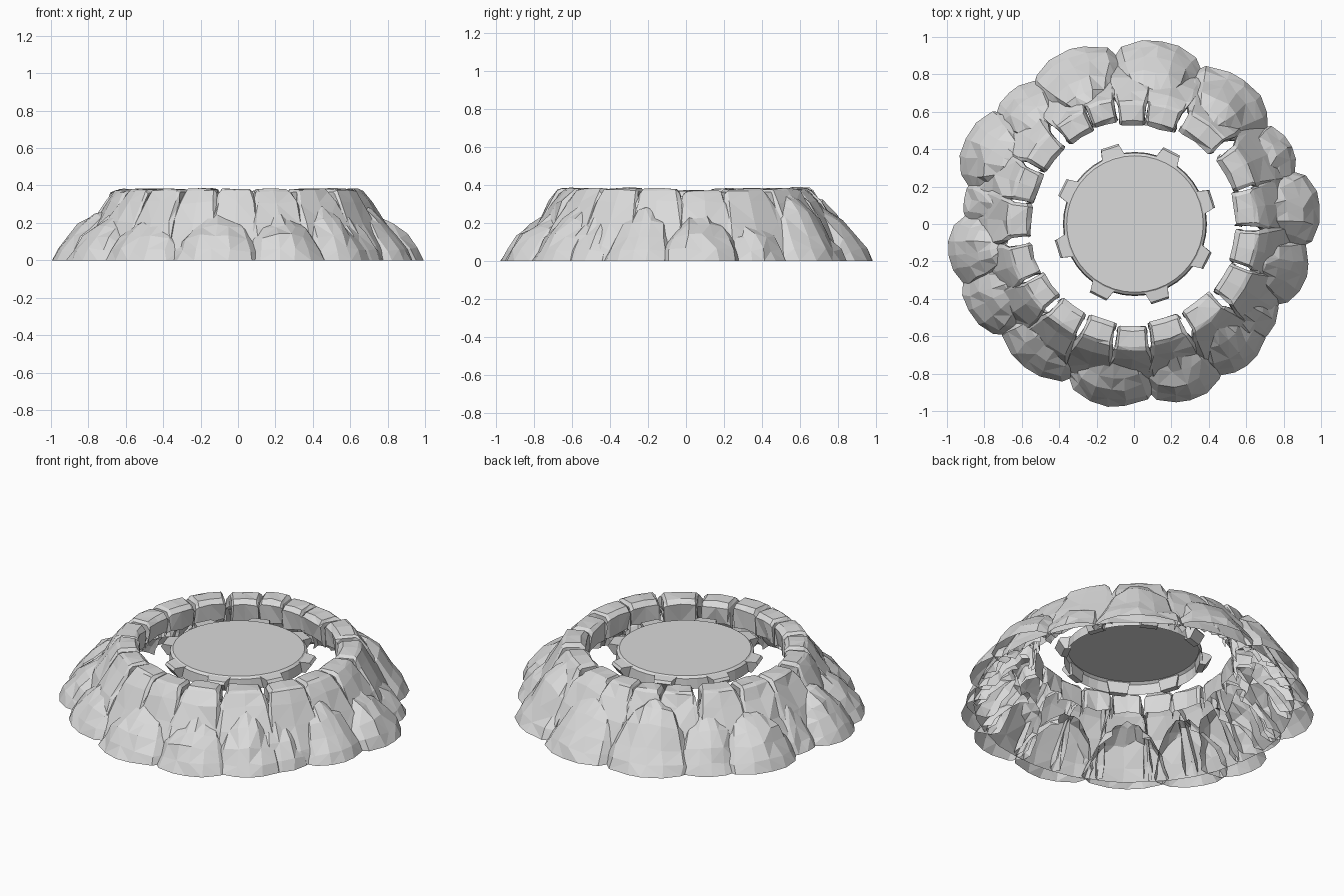
import bpy, bmesh, random
from math import radians, sin, cos, pi

random.seed(4)
cube = bpy.data.objects.get("Cube")
if cube:
    bpy.data.objects.remove(cube)

stone = bpy.data.materials.new("stone_grey")
stone.use_nodes = True
GREY = (0.7, 0.7, 0.7, 1)
stone.diffuse_color = GREY
stone.node_tree.nodes["Principled BSDF"].inputs["Base Color"].default_value = GREY


def finish(bm, name):
    mesh = bpy.data.meshes.new(name)
    bm.to_mesh(mesh)
    bm.free()
    mesh.materials.append(stone)
    ob = bpy.data.objects.new(name, mesh)
    bpy.context.collection.objects.link(ob)
    return ob


def polar(angle, r, z):
    return (r * cos(angle), r * sin(angle), z)


def rock_shell(name, angle, half, profile, section, core, rough):
    """Open shell: a radial profile (r, z, width) swept over a cross-section (u, sink)."""
    bm = bmesh.new()
    rows = []
    for r, z, width in profile:
        row = []
        for u, sink in section:
            rr = core[0] + (r - core[0]) * (1 - sink)
            zz = core[1] + (z - core[1]) * (1 - sink)
            # rough up the slopes, keep the base and the flat crown level
            amount = rough if 0 < z < 0.35 else rough * 0.3
            rr += random.uniform(-amount, amount)
            if z > 0:
                zz += random.uniform(-amount, amount)
            a = radians(angle + half * width * (u + random.uniform(-0.05, 0.05)))
            row.append(bm.verts.new(polar(a, rr, max(zz, 0))))
        rows.append(row)
    for low, high in zip(rows, rows[1:]):
        for j in range(len(low) - 1):
            quad = [low[j], low[j + 1], high[j + 1], high[j]]
            bmesh.ops.triangulate(bm, faces=[bm.faces.new(quad)])
    return finish(bm, name)


# Upper ring of flat-topped blocks: angles around the opening
block_angles = [28, 8, -12, -31, -52, -73, -91, -108, -126, -144,
                -161, 178, 160, 141, 121, 106, 91, 75, 53]
block_section = [(-1, 0.3), (-1, 0.07), (-0.84, 0.01), (0, 0),
                 (0.84, 0.01), (1, 0.07), (1, 0.3)]
order = sorted(a % 360 for a in block_angles)
for i, angle in enumerate(order):
    before = (angle - order[i - 1]) % 360
    after = (order[(i + 1) % len(order)] - angle) % 360
    half = (before + after) / 4 - 0.5
    push = random.uniform(-0.012, 0.02)
    top = random.uniform(0.372, 0.385)
    profile = [(0.89, 0, 1.25), (0.855, 0.07, 1.25), (0.785, 0.2, 1.2),
               (0.715, 0.31, 1.1), (0.67 + push, top - 0.01, 0.98),
               (0.65 + push, top, 0.93), (0.565 + push, top, 0.93),
               (0.54 + push, top - 0.025, 0.98), (0.55 + push, 0.25, 1)]
    rock_shell("rim_block", angle, half, profile, block_section, (0.64, 0.1), 0.012)

# Outer ring of sloping boulders: angle, reach, half width in degrees, peak height
boulders = [(5, 1.0, 14, 0.25), (-17, 0.965, 13, 0.27), (26, 0.94, 12, 0.23),
            (52, 0.97, 17, 0.33), (82, 0.99, 16, 0.28), (111, 0.995, 17, 0.32),
            (134, 0.97, 13, 0.27), (153, 1.01, 15, 0.25), (172, 0.92, 11, 0.28),
            (190, 1.005, 13, 0.25), (208, 1.0, 14, 0.24), (233, 0.965, 16, 0.25),
            (262, 0.985, 16, 0.24), (288, 0.99, 14, 0.24), (309, 0.97, 13, 0.28),
            (-39, 0.93, 12, 0.28)]
boulder_section = [(-1, 0.42), (-1, 0.28), (-0.75, 0.11), (-0.35, 0.02), (0, 0),
                   (0.35, 0.02), (0.75, 0.11), (1, 0.28), (1, 0.42)]
for angle, reach, half, peak in boulders:
    shift = random.uniform(-0.015, 0.015)
    profile = [(reach, 0, 1), (reach - 0.035, 0.06, 0.98),
               (reach - 0.09, 0.135, 0.92),
               (reach - 0.16 + shift, peak * 0.78, 0.82),
               (reach - 0.24 + shift, peak, 0.64),
               (0.69, peak + 0.02, 0.45)]
    rock_shell("outer_boulder", angle, half, profile, boulder_section, (0.6, 0), 0.01)

# Central round platform: a cap with a softened edge and a hanging rim
SIDES = 40
bm = bmesh.new()
rings = []
for r, z in [(0.385, 0.268), (0.38, 0.328), (0.365, 0.34)]:
    rings.append([bm.verts.new(polar(2 * pi * k / SIDES, r, z)) for k in range(SIDES)])
for low, high in zip(rings, rings[1:]):
    for k in range(SIDES):
        n = (k + 1) % SIDES
        bm.faces.new([low[k], low[n], high[n], high[k]])
bm.faces.new(rings[-1])
platform = finish(bm, "platform")
platform.location.x = 0.005

# Eight wedge brackets around the platform rim
for k in range(8):
    angle = radians(18 + 45 * k)
    bm = bmesh.new()
    sides = []
    for s in (-1, 1):
        outline = [(0.365, 0.265, 0.05), (0.4, 0.265, 0.045),
                   (0.435, 0.315, 0.05), (0.425, 0.33, 0.05), (0.365, 0.335, 0.065)]
        loop = []
        for r, z, w in outline:
            x = r * cos(angle) - s * w * sin(angle)
            y = r * sin(angle) + s * w * cos(angle)
            loop.append(bm.verts.new((x, y, z)))
        bm.faces.new(loop)
        sides.append(loop)
    for j in range(len(sides[0])):
        n = (j + 1) % len(sides[0])
        bm.faces.new([sides[0][j], sides[0][n], sides[1][n], sides[1][j]])
    bmesh.ops.recalc_face_normals(bm, faces=bm.faces)
    bracket = finish(bm, "rim_bracket")
    bracket.location.x = 0.005
